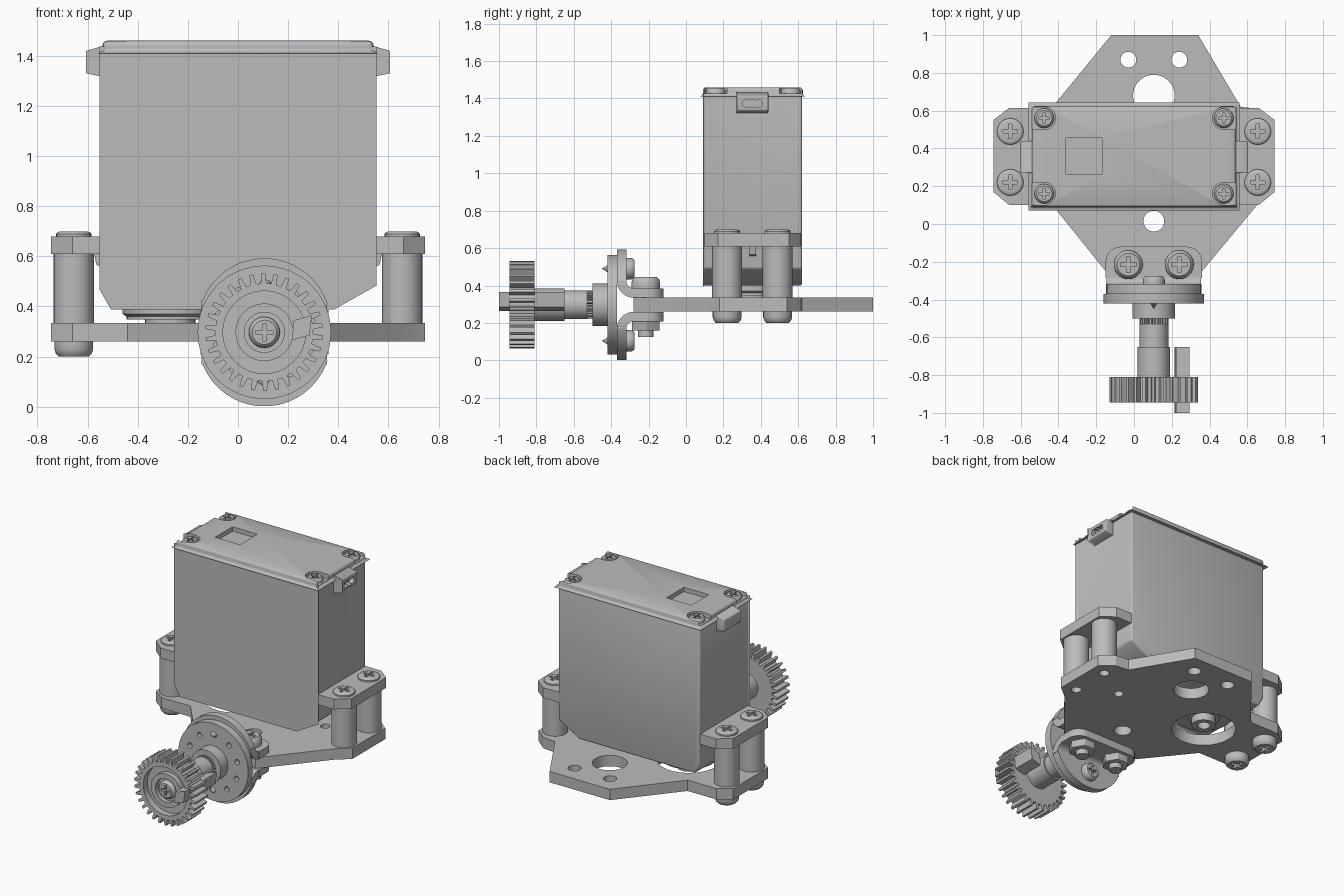
import bpy, bmesh, math
from mathutils import Vector

if "Cube" in bpy.data.objects:
    bpy.data.objects.remove(bpy.data.objects["Cube"], do_unlink=True)

GREY = bpy.data.materials.new("plain grey")
GREY.use_nodes = True
COL = (0.5, 0.5, 0.5, 1)
GREY.diffuse_color = COL
GREY.node_tree.nodes["Principled BSDF"].inputs["Base Color"].default_value = COL


def place(axis, u, v, h):
    return Vector({"x": (h, u, v), "y": (u, h, v), "z": (u, v, h)}[axis])


def finish(name, bm, bevel=0, segs=3):
    bmesh.ops.remove_doubles(bm, verts=bm.verts, dist=1e-5)
    if bevel:
        sharp = [e for e in bm.edges if e.calc_face_angle(0) > 0.6]
        bmesh.ops.bevel(bm, geom=sharp, offset=bevel, segments=segs,
                        profile=0.5, affect="EDGES", clamp_overlap=True)
    bmesh.ops.recalc_face_normals(bm, faces=bm.faces)
    me = bpy.data.meshes.new(name)
    bm.to_mesh(me)
    bm.free()
    me.materials.append(GREY)
    ob = bpy.data.objects.new(name, me)
    bpy.context.collection.objects.link(ob)
    smooth(me)
    return ob


def smooth(me):
    me.shade_smooth()
    me.set_sharp_from_angle(angle=math.radians(32))


def prism(name, pts, h0, h1, axis="z", bevel=0):
    bm = bmesh.new()
    a = [bm.verts.new(place(axis, u, v, h0)) for u, v in pts]
    b = [bm.verts.new(place(axis, u, v, h1)) for u, v in pts]
    bm.faces.new(a)
    bm.faces.new(b)
    for i in range(len(pts)):
        j = (i + 1) % len(pts)
        bm.faces.new((a[i], a[j], b[j], b[i]))
    return finish(name, bm, bevel)


def rect(u0, u1, v0, v1):
    return [(u0, v0), (u1, v0), (u1, v1), (u0, v1)]


def arc(u, v, r, a0=0, a1=360, n=40):
    full = a1 - a0 == 360
    ts = [math.radians(a0 + (a1 - a0) * i / (n if full else n - 1)) for i in range(n)]
    return [(u + r * math.cos(t), v + r * math.sin(t)) for t in ts]


def turned(name, u, v, profile, axis="z", n=40):
    """Turn a (radius, height) profile that starts and ends on the axis."""
    bm = bmesh.new()
    rings = [[bm.verts.new(place(axis, p, q, h)) for p, q in arc(u, v, r, n=n)]
             for r, h in profile]
    for a, b in zip(rings, rings[1:]):
        for i in range(n):
            j = (i + 1) % n
            bm.faces.new((a[i], a[j], b[j], b[i]))
    return finish(name, bm)


def disc(name, u, v, r, h0, h1, axis="z", n=40):
    return turned(name, u, v, [(0, h0), (r, h0), (r, h1), (0, h1)], axis, n)


def cut(ob, cutters):
    for c in cutters:
        m = ob.modifiers.new("cut", "BOOLEAN")
        m.operation, m.solver, m.object = "DIFFERENCE", "EXACT", c
    bpy.context.view_layer.update()
    me = bpy.data.meshes.new_from_object(
        ob.evaluated_get(bpy.context.evaluated_depsgraph_get()))
    ob.modifiers.clear()
    ob.data = me
    smooth(me)
    for c in cutters:
        bpy.data.objects.remove(c, do_unlink=True)
    return ob


def screw(name, u, v, r, h0, h1, axis="z"):
    d = h1 - h0
    ob = turned(name, u, v, [(0, h0), (r, h0), (r, h0 + d * .5), (r * .93, h0 + d * .8),
                             (r * .78, h1), (0, h1)], axis, 28)
    a, b = r * .55, r * .13
    return cut(ob, [prism("c", rect(u - p, u + p, v - q, v + q), h1 - d * .55, h1 + d, axis)
                    for p, q in ((a, b), (b, a))])


def toothed(n, root, tip, u, v):
    pts = []
    for i in range(n):
        for f, r in ((0, root), (.28, root), (.42, tip), (.72, tip), (.86, root)):
            t = 2 * math.pi * (i + f) / n
            pts.append((u + r * math.cos(t), v + r * math.sin(t)))
    return pts


CX, CZ, CY = 0.105, 0.297, 0.355      # wheel axis and casing centre line
POST_Y = (0.22, 0.49)

# Base plate with its holes
plate = prism("base_plate", [
    (-.12, 1), (-.44, .61), (-.66, .61), (-.745, .55), (-.745, .17), (-.66, .11), (-.44, .11),
    (-.15, -.25), (-.12, -.28), (.33, -.28), (.36, -.25), (.66, .11), (.745, .18),
    (.745, .54), (.66, .61), (.565, .62), (.34, 1)], .26, .335)
holes = [(-.03, .87, .042), (.24, .87, .042), (CX, .68, .11), (CX, .015, .055),
         (-.27, CY, .2), (.42, .35, .03)] + [(.655, y, .032) for y in POST_Y]
cut(plate, [disc("c", x, y, r, .2, .4) for x, y, r in holes])

# Motor casing
casing = prism("casing", [(-.5, .4), (.38, .4), (.54, .49), (.54, 1.425), (-.54, 1.425),
                          (-.54, .47)], .09, .62, "y", .012)
cover = prism("casing_cover", rect(-.54, .54, .09, .625), 1.41, 1.46, "z", .018)
corners = [(x, y) for x in (-.475, .475) for y in (.16, .56)]
notches = [disc("c", x, y, .06, 1.428, 1.5) for x, y in corners]
notches += [prism("c", rect(min(x, s * .6), max(x, s * .6), y - .06, y + .06), 1.428, 1.5)
            for x, y in corners for s in [math.copysign(1, x)]]
notches.append(prism("c", rect(-.36, -.17, .265, .455), 1.43, 1.5))
cut(cover, notches)
cut(casing, [prism("c", rect(-.36, -.17, .265, .455), 1.42, 1.5)])
for x, y in corners:
    screw("cover_screw", x, y, .052, 1.425, 1.456)

# Output boss under the casing
turned("output_boss", -.27, CY, [(0, .42), (.19, .42), (.19, .37), (.175, .36), (.175, .348),
                                 (.1, .348), (.1, .335), (.075, .335), (.075, .285),
                                 (.04, .285), (.04, .33), (0, .33)])

for s, side in ((-1, "right"), (1, "left")):
    # Mounting ear, rib, posts and their screws
    ear = [(.53, .1), (.66, .1), (.745, .17), (.745, .55), (.66, .615), (.53, .615)]
    prism(side + "_mounting_ear", [(s * x, y) for x, y in ear], .61, .68)
    prism(side + "_ear_rib", [(s * .53, .555), (s * .565, .565), (s * .575, .62), (s * .53, .62)],
          .34, .375, "y")
    for y in POST_Y:
        post = disc(side + "_post", s * .655, y, .08, .335, .61)
        if s > 0:
            cut(post, [disc("c", .655, y, .032, .3, .45)])
        else:
            screw("lower_post_screw", -.655, y, .077, .26, .2)
        screw(side + "_post_screw", s * .655, y, .07, .68, .7)
    # End nub, with a three-lobed socket
    nub = prism(side + "_end_nub", [(s * .53, 1.32), (s * .6, 1.335), (s * .6, 1.415),
                                    (s * .53, 1.435)], .27, .44, "y", .006)
    if s > 0:
        cut(nub, [disc("c", CY + d, 1.373, .022, .57, .63, "x", 16) for d in (-.033, 0, .033)])

for s, side in ((1, "upper"), (-1, "lower")):
    # Angle bracket: half disc, bend and lug on each side of the plate
    def up(pts):
        return [(u, CZ + s * v) for u, v in pts]
    bent = arc(-.28, .128, .09, 180, 270, 8) + arc(-.28, .128, .04, 270, 180, 8)
    half = arc(CX, .03, .265, 18, 162, 32)
    prism(side + "_bracket_disc", up(half), -.37, -.318, "y")
    prism(side + "_bracket_bend", up(bent), CX - .25, CX + .25, "x")
    z0, z1, z2 = (CZ + s * v for v in (.038, .088, .148))
    lug = ([(-.15, -.285)] + arc(-.07, -.2, .08, 180, 90, 8)[0:] +
           arc(.28, -.2, .08, 90, 0, 8) + [(.36, -.285)])
    prism(side + "_bracket_lug", lug, z0, z1)
    for x in (-.03, .24):
        if s > 0:
            screw("bracket_bolt", x, -.215, .077, z1, z2)
        else:
            prism("bracket_nut", arc(x, -.215, .085, n=6), z1, z1 - .05, "z", .004)
            disc("bolt_end", x, -.215, .042, z1, .125, n=24)
    # Dome screw holding the bracket to the round horn
    screw("horn_screw", CX, CZ + s * .193, .058, -.318, -.275, "y")
    turned("horn_screw_tip", CX, CZ + s * .193, [(0, -.4), (.025, -.41), (0, -.45)], "y", 16)

# Round horn and hub
horn = disc("round_horn", CX, CZ, .266, -.42, -.37, "y", 64)
cut(horn, [disc("c", u, v, .018, -.5, -.39, "y", 12) for u, v in arc(CX, CZ, .19, 15, 375, 10)])
turned("horn_hub", CX, CZ, [(0, -.4), (.113, -.4), (.113, -.5), (.075, -.5), (0, -.5)], "y")

# Splined shaft, sleeve and gear
prism("shaft_spline", toothed(24, .066, .077, CX, CZ), -.54, -.49, "y")
turned("shaft", CX, CZ, [(0, -.53), (.077, -.53), (.077, -.65), (.086, -.65),
                         (.086, -.83), (0, -.83)], "y")
gear = prism("gear", toothed(30, .195, .235, CX, CZ), -.945, -.81, "y")
cut(gear, [disc("c", CX, CZ, .165, -1, -.9, "y", 48)])
hub = turned("gear_hub", CX, CZ, [(0, -.85), (.115, -.85), (.115, -.935), (.08, -.935),
                                  (.08, -.905), (0, -.905)], "y")
screw("gear_screw", CX, CZ, .062, -.9, -.94, "y")

# Off-centre drive pin passing through the gear
prism("drive_pin", [(.215, .265), (.285, .285), (.295, .365), (.222, .345)], -1, -.65, "y")
